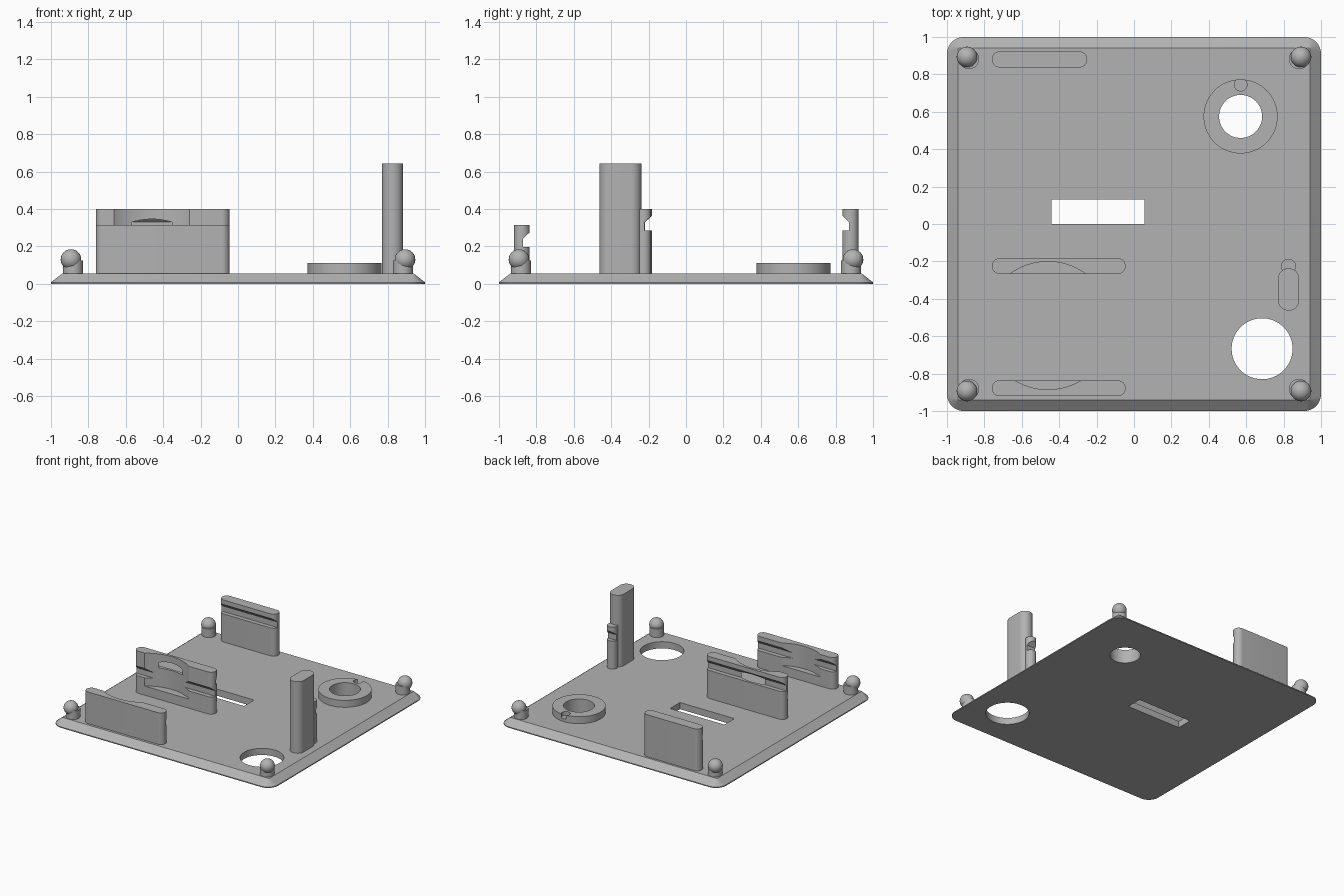
import bpy, bmesh, math

if "Cube" in bpy.data.objects:
    bpy.data.objects.remove(bpy.data.objects["Cube"])

TOP = 0.055  # upper face of the plate
grey = bpy.data.materials.new("plain_grey")
grey.diffuse_color = (0.45, 0.45, 0.45, 1)
grey.use_nodes = True
grey.node_tree.nodes["Principled BSDF"].inputs["Base Color"].default_value = grey.diffuse_color


def loft(name, rings):
    """Solid skinned through rings of equal point count."""
    bm = bmesh.new()
    vs = [[bm.verts.new(p) for p in r] for r in rings]
    n = len(rings[0])
    for a, b in zip(vs, vs[1:]):
        for i in range(n):
            bm.faces.new((a[i], a[(i + 1) % n], b[(i + 1) % n], b[i]))
    bm.faces.new(vs[0][::-1])
    bm.faces.new(vs[-1])
    bmesh.ops.recalc_face_normals(bm, faces=bm.faces)
    me = bpy.data.meshes.new(name)
    bm.to_mesh(me)
    bm.free()
    me.materials.append(grey)
    ob = bpy.data.objects.new(name, me)
    bpy.context.collection.objects.link(ob)
    return ob


def rounded(x0, x1, y0, y1, r, seg=12):
    """Rounded rectangle outline, counter-clockwise."""
    pts = []
    for k, (cx, cy) in enumerate(((x1 - r, y1 - r), (x0 + r, y1 - r),
                                  (x0 + r, y0 + r), (x1 - r, y0 + r))):
        for i in range(seg + 1):
            a = math.pi / 2 * (k + i / seg)
            pts.append((cx + r * math.cos(a), cy + r * math.sin(a)))
    return pts


def prism(name, outline, z0, z1):
    return loft(name, [[(x, y, z) for x, y in outline] for z in (z0, z1)])


def slab(name, x0, x1, y0, y1, z1):
    """Upright wall with fully rounded ends."""
    r = min(x1 - x0, y1 - y0) / 2 - 0.0005
    return prism(name, rounded(x0, x1, y0, y1, r), TOP - 0.01, z1)


def disc(name, x, y, r, z0, z1, n=64):
    pts = [(x + r * math.cos(2 * math.pi * i / n),
            y + r * math.sin(2 * math.pi * i / n)) for i in range(n)]
    return prism(name, pts, z0, z1)


def groove(x0, x1, y, side, z):
    """Cutter for a clip groove in the face at y; side is the outward direction."""
    prof = [(0.02, 0), (-0.035, 0), (-0.035, 0.045), (0, 0.078), (0.02, 0.098)]
    return loft("groove_cutter", [[(x, y + side * d, z + h) for d, h in prof] for x in (x0, x1)])


def cut(ob, *cutters):
    bpy.context.view_layer.objects.active = ob
    for c in cutters:
        c.hide_render = True
        m = ob.modifiers.new("cut", 'BOOLEAN')
        m.operation, m.solver, m.object = 'DIFFERENCE', 'EXACT', c
        bpy.ops.object.modifier_apply(modifier=m.name)
        bpy.data.objects.remove(c)


# bevelled base plate: rounded lower edge, square upper edge
foot = rounded(-1, 1, -1, 1, 0.09)
upper = rounded(-0.94, 0.94, -0.94, 0.94, 0.002)
plate = loft("base_plate", [[(x, y, 0) for x, y in foot],
                            [(x, y, 0.008) for x, y in foot],
                            [(x, y, TOP) for x, y in upper]])
cut(plate,
    disc("hole", 0.685, -0.667, 0.163, -0.1, 0.2),
    disc("hole", 0.57, 0.575, 0.115, -0.1, 0.2),
    prism("slot", [(-0.44, 0), (0.055, 0), (0.055, 0.13), (-0.44, 0.13)], -0.1, 0.2))

# raised ring with a small notch
ring = disc("ring", 0.57, 0.575, 0.198, TOP - 0.01, 0.112)
cut(ring, disc("hole", 0.57, 0.575, 0.115, -0.1, 0.2),
    disc("notch", 0.57, 0.745, 0.034, 0.08, 0.2, 24))


# clip walls: grooves face each other, a round recess sits between front and middle
def recess():
    return disc("recess_cutter", -0.46, -0.543, 0.342, 0.13, 0.6, 96)


back = slab("back_wall", -0.76, -0.25, 0.837, 0.923, 0.4)
cut(back, groove(-0.8, -0.2, 0.837, -1, 0.285))
middle = slab("middle_wall", -0.76, -0.045, -0.267, -0.183, 0.4)
cut(middle, groove(-0.8, 0, -0.183, 1, 0.285), groove(-0.8, 0, -0.267, -1, 0.197), recess())
front = slab("front_wall", -0.76, -0.045, -0.92, -0.836, 0.315)
cut(front, groove(-0.8, 0, -0.836, 1, 0.197), recess())

# tall post with a small grooved pin behind it
tall = slab("tall_post", 0.77, 0.883, -0.463, -0.237, 0.643)
pin = disc("clip_pin", 0.826, -0.226, 0.04, TOP - 0.01, 0.4, 32)
cut(pin, groove(0.7, 0.95, -0.186, 1, 0.285))

# corner pegs with ball tips
parts = [plate, ring, back, middle, front, tall, pin]
for sx in (-1, 1):
    for sy in (-1, 1):
        parts.append(disc("corner_peg", sx * 0.882, sy * 0.882, 0.054, TOP - 0.01, 0.125, 40))
        bpy.ops.mesh.primitive_uv_sphere_add(segments=40, ring_count=20, radius=0.055,
                                             location=(sx * 0.893, sy * 0.893, 0.13))
        ball = bpy.context.object
        ball.name = "peg_ball"
        ball.data.materials.append(grey)
        parts.append(ball)

# smooth curved sides, keep edges sharp
bpy.ops.object.select_all(action='DESELECT')
for ob in parts:
    ob.select_set(True)
bpy.context.view_layer.objects.active = plate
bpy.ops.object.shade_smooth_by_angle(angle=math.radians(25))
